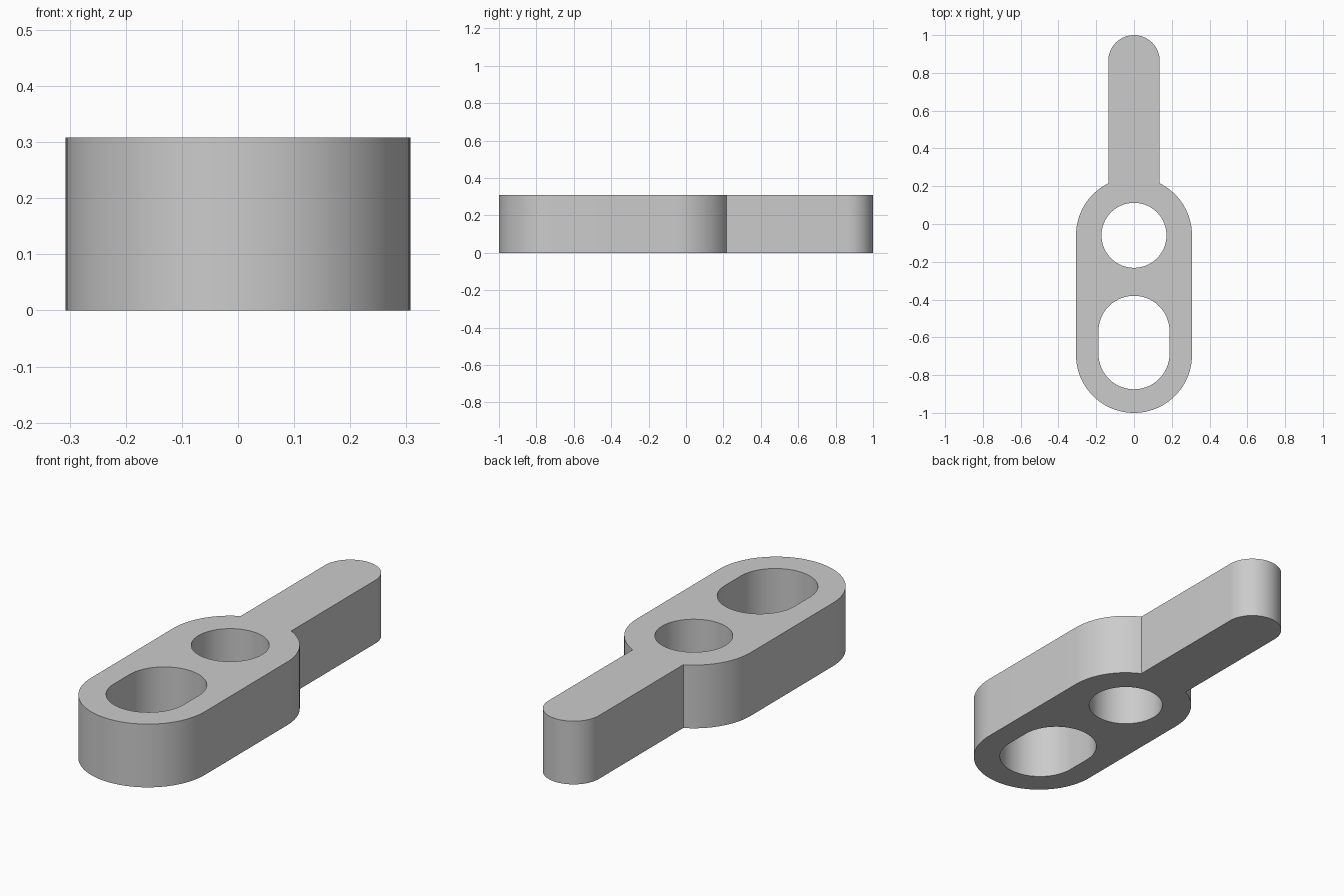
import bpy, bmesh
from math import pi, acos, cos, sin
from mathutils import Matrix

cube = bpy.data.objects.get("Cube")
if cube:
    bpy.data.objects.remove(cube, do_unlink=True)

HEIGHT = 0.308
BODY_R, BODY_FRONT, BODY_BACK = 0.307, -0.693, -0.06
HANDLE_R = 0.136
HANDLE_TIP = 1 - HANDLE_R
HOLE_R = 0.172
SLOT_R, SLOT_FRONT, SLOT_BACK = 0.188, -0.687, -0.568


def arc(cy, r, start, end, steps=48):
    """Points of an arc centred on the long axis."""
    angles = [start + (end - start) * i / steps for i in range(steps + 1)]
    return [(r * cos(a), cy + r * sin(a)) for a in angles]


def add_loop(curve, points):
    """Add a closed straight-segment loop to the profile."""
    spline = curve.splines.new('POLY')
    spline.points.add(len(points) - 1)
    for p, (x, y) in zip(spline.points, points):
        p.co = (x, y, 0, 1)
    spline.use_cyclic_u = True


# Profile: rounded body running into a narrow round-ended handle
neck = acos(HANDLE_R / BODY_R)
outline = (arc(BODY_FRONT, BODY_R, pi, 2 * pi)
           + arc(BODY_BACK, BODY_R, 0, neck, 20)
           + arc(HANDLE_TIP, HANDLE_R, 0, pi)
           + arc(BODY_BACK, BODY_R, pi - neck, pi, 20))
round_hole = arc(BODY_BACK, HOLE_R, 0, 2 * pi, 80)[:-1]
slot = arc(SLOT_FRONT, SLOT_R, pi, 2 * pi) + arc(SLOT_BACK, SLOT_R, 0, pi)

profile = bpy.data.curves.new("lever_profile", 'CURVE')
profile.dimensions = '2D'
profile.fill_mode = 'BOTH'
profile.extrude = HEIGHT / 2
for loop in (outline, round_hole, slot):
    add_loop(profile, loop)

# Turn the extruded profile into a solid mesh standing on the ground
helper = bpy.data.objects.new("profile_helper", profile)
bpy.context.collection.objects.link(helper)
bpy.context.view_layer.update()
mesh = bpy.data.meshes.new_from_object(
    helper.evaluated_get(bpy.context.evaluated_depsgraph_get()))
bpy.data.objects.remove(helper, do_unlink=True)
mesh.transform(Matrix.Translation((0, 0, HEIGHT / 2)))

bm = bmesh.new()
bm.from_mesh(mesh)
bmesh.ops.remove_doubles(bm, verts=bm.verts, dist=0.0001)
bmesh.ops.recalc_face_normals(bm, faces=bm.faces)
bm.to_mesh(mesh)
bm.free()

# Plain grey finish
grey = bpy.data.materials.new("light_grey")
grey.use_nodes = True
colour = (0.6, 0.6, 0.6, 1)
grey.diffuse_color = colour
grey.node_tree.nodes["Principled BSDF"].inputs["Base Color"].default_value = colour
mesh.materials.clear()
mesh.materials.append(grey)

lever = bpy.data.objects.new("lever_plate", mesh)
bpy.context.collection.objects.link(lever)
bpy.ops.object.select_all(action='DESELECT')
lever.select_set(True)
bpy.context.view_layer.objects.active = lever
bpy.ops.object.shade_smooth_by_angle(angle=pi / 6)
